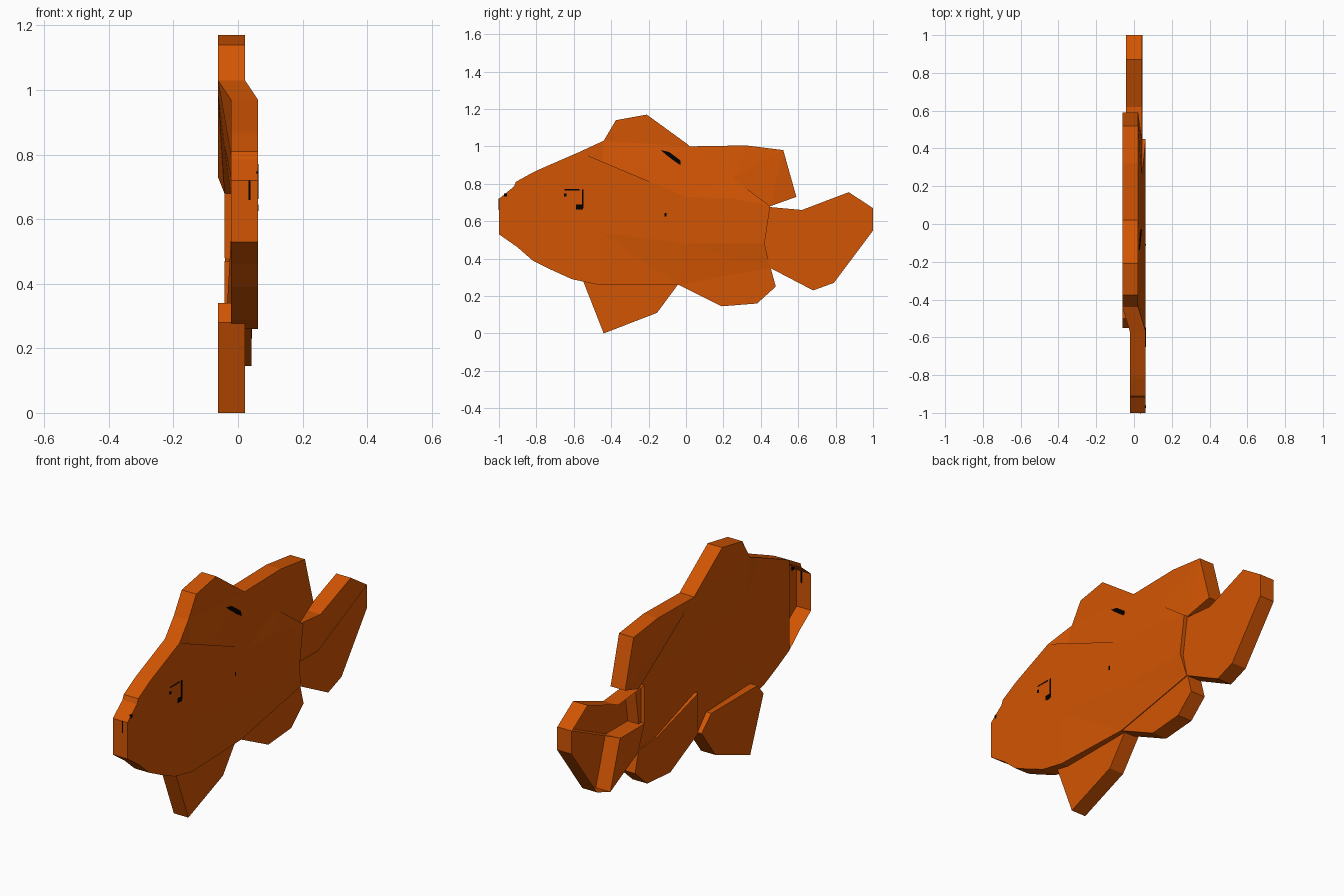
import bpy
import bmesh

old = bpy.data.objects.get("Cube")
if old:
    bpy.data.objects.remove(old, do_unlink=True)


def material(name, colour):
    mat = bpy.data.materials.new(name)
    mat.use_nodes = True
    mat.diffuse_color = colour
    mat.node_tree.nodes["Principled BSDF"].inputs["Base Color"].default_value = colour
    return mat


orange = material("burnt orange", (0.64, 0.09, 0.001, 1))
black = material("black", (0, 0, 0, 1))

HALF = 0.042             # half the thickness of every slab
BODY, FIN = 0.02, -0.02  # sideways centre of the body and the offset fins
SKIN = BODY + HALF       # outer face of the flank


def slab(name, outline, centre=0.0, half=HALF, mat=orange, open_back=False):
    """Extruded (y, z) outline; a third value overrides a point's sideways centre."""
    bm = bmesh.new()
    sides = []
    for s in (1, -1):
        sides.append([bm.verts.new(((p[2] if len(p) > 2 else centre) + s * half, p[0], p[1]))
                      for p in outline])
    a, b = sides
    caps = [bm.faces.new(a)]
    if not open_back:
        caps.append(bm.faces.new(b[::-1]))
    n = len(a)
    for i in range(n):
        j = (i + 1) % n
        bm.faces.new((a[j], a[i], b[i], b[j]))
    bmesh.ops.triangulate(bm, faces=caps, ngon_method='EAR_CLIP')
    bmesh.ops.recalc_face_normals(bm, faces=bm.faces)
    mesh = bpy.data.meshes.new(name)
    bm.to_mesh(mesh)
    bm.free()
    mesh.materials.append(mat)
    obj = bpy.data.objects.new(name, mesh)
    bpy.context.collection.objects.link(obj)


# Body: hollow nose, then the flat flank
slab("nose", [(-1, .72), (-.92, .785), (-.91, .81), (-.82, .86), (-.82, .39), (-.9, .46), (-1, .53)],
     BODY, open_back=True)
slab("flank", [
    (-.82, .86), (-.8, .87), (-.57, .97), (-.46, .8), (0, .73), (.25, .72), (.45, .68),
    (.42, .48), (0, .48), (-.46, .54), (-.47, .26), (-.61, .29), (-.72, .34), (-.82, .39)], BODY)

# Body: back sloping over to the offset dorsal fins
slab("back_front", [(-.57, .97, BODY), (-.46, .8, BODY), (-.44, 1.03)], FIN)
slab("back_shoulder", [(-.46, .8, BODY), (0, .73, BODY), (.02, 1), (-.44, 1.03)], FIN)
slab("back_middle", [(0, .73, BODY), (.25, .72, BODY), (.25, .83, 0), (.02, 1)], FIN)
slab("back_rear", [(.25, .72), (.45, .68), (.25, .83, 0)], BODY)

# Body: belly sloping in to the anal fin
slab("belly_front", [(-.46, .54), (0, .48), (-.04, .26, .004), (-.47, .26)], BODY)
slab("belly_rear", [(0, .48), (.42, .48), (.45, .35, .004), (-.04, .26, .004)], BODY)

# Fins
slab("front_dorsal_fin", [(-.44, 1.03), (-.375, 1.14), (-.21, 1.17), (.01, 1.01), (.02, 1)], FIN)
slab("rear_dorsal_fin", [(.02, 1), (.32, 1.005), (.52, .98), (.59, .73), (.45, .68, 0), (.25, .83, 0)], FIN)
slab("pelvic_fin", [(-.55, .28), (-.44, 0), (-.155, .11), (-.04, .265), (-.12, .34), (-.5, .34)], FIN)
slab("anal_fin", [(-.04, .47), (.3, .37), (.45, .36), (.48, .25), (.38, .16), (.19, .145), (-.04, .26)])

# Tail: solid lower stem, hollow blades
slab("tail_stem", [(.4, .48), (.6, .48), (.68, .23), (.45, .35)], .002)
slab("upper_tail", [(.4, .68), (.62, .66), (.87, .755), (1, .67), (.6, .48), (.4, .48)], open_back=True)
slab("lower_tail", [(.6, .48), (1, .67), (1, .55), (.79, .27), (.68, .23)], .002, open_back=True)

# Small black markings as thin plates
slab("back_mark", [(-.135, .98, .027), (-.09, .97, .028), (-.03, .925, .034), (-.03, .9, .038),
                   (-.06, .92, .035), (-.1, .95, .031)], half=.004, mat=black)
slab("nose_mark", [(-1.002, .66), (-.998, .66), (-.998, .72), (-1.002, .72)], .035, .003, black)
for name, y, z, w, h in (("eye_spot", -.57, .675, .018, .013), ("cheek_line", -.553, .72, .004, .05),
                         ("brow_line", -.61, .768, .04, .003), ("lip_spot", -.965, .74, .008, .008),
                         ("cheek_spot", -.645, .74, .006, .008), ("side_spot", -.11, .635, .005, .01)):
    slab(name, [(y - w, z - h), (y + w, z - h), (y + w, z + h), (y - w, z + h)], SKIN - .002, .003, black)
